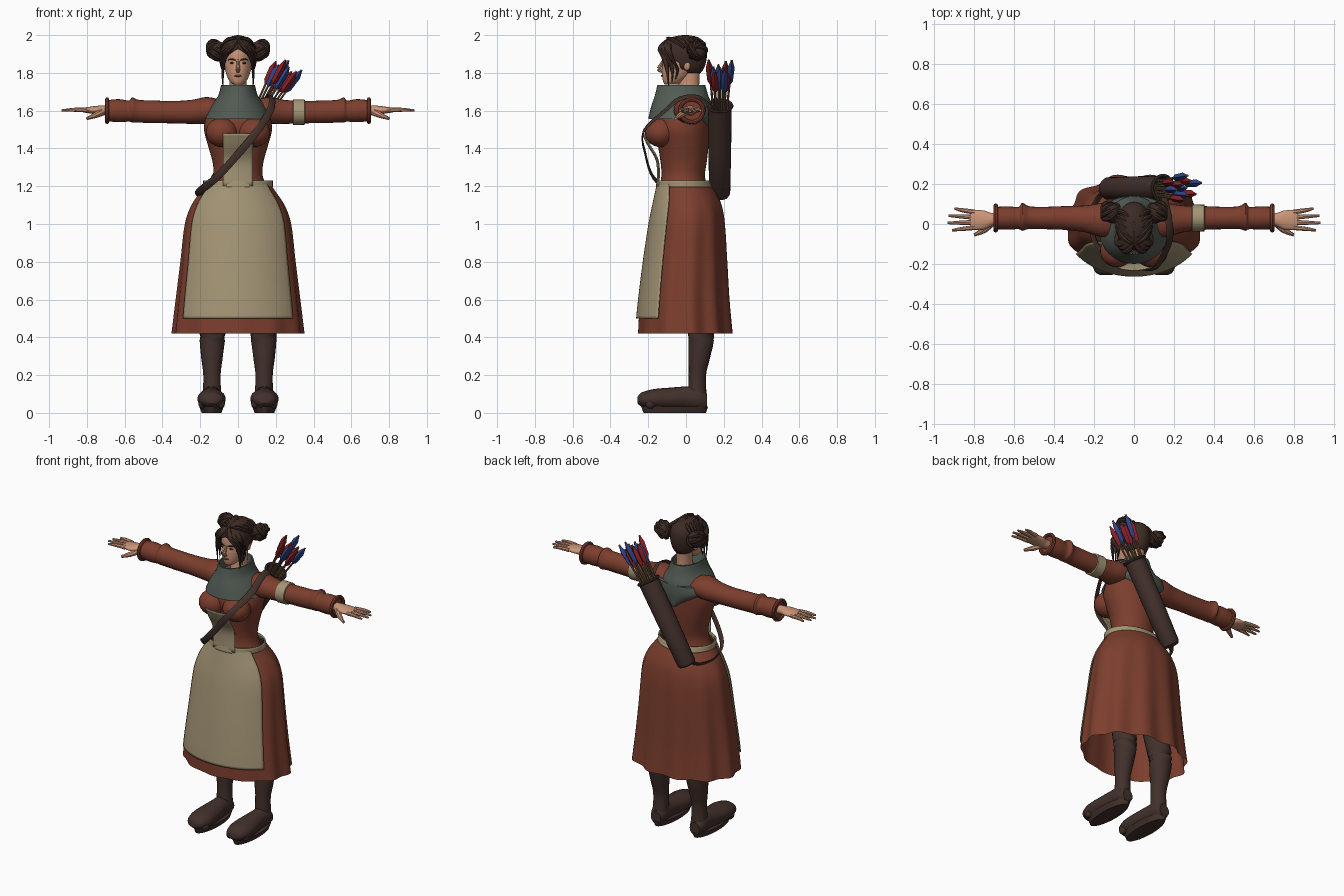
import bpy, bmesh, math, random
from mathutils import Vector

random.seed(4)
if "Cube" in bpy.data.objects:
    bpy.data.objects.remove(bpy.data.objects["Cube"])


def material(name, r, g, b):
    m = bpy.data.materials.new(name)
    m.use_nodes = True
    m.diffuse_color = (r, g, b, 1)
    m.node_tree.nodes["Principled BSDF"].inputs["Base Color"].default_value = (r, g, b, 1)
    return m


RUST = material("rust cloth", .2, .048, .027)
BEIGE = material("beige linen", .37, .30, .18)
DARK = material("dark brown leather", .054, .03, .024)
HAIR = material("brown hair", .046, .024, .018)
SKIN = material("skin", .6, .3, .185)
GREEN = material("grey green wool", .085, .105, .088)
BLUE = material("blue feather", .03, .06, .25)
RED = material("red feather", .25, .014, .018)
WOOD = material("arrow wood", .17, .1, .05)


def finish(name, bm, mat):
    bmesh.ops.recalc_face_normals(bm, faces=bm.faces)
    me = bpy.data.meshes.new(name)
    bm.to_mesh(me)
    bm.free()
    me.materials.append(mat)
    me.shade_smooth()
    me.set_sharp_from_angle(angle=math.radians(40))
    ob = bpy.data.objects.new(name, me)
    bpy.context.collection.objects.link(ob)
    return ob


def curve(points, k=4):
    """Catmull-Rom smoothing of a list of tuples."""
    out, last = [], len(points) - 1
    for i in range(last):
        a, b, c, d = (points[min(max(j, 0), last)] for j in range(i - 1, i + 3))
        for s in range(k):
            t = s / k
            out.append(tuple(q + .5 * t * (r - p + t * (2 * p - 5 * q + 4 * r - e + t * (3 * (q - r) + e - p)))
                             for p, q, r, e in zip(a, b, c, d)))
    return out + [points[-1]]


def loft(name, rings, mat, n=24, half=None, cap=True, ripple=None):
    """Skin rings of (centre, u, v); half(i) limits the arc either side of v."""
    bm, rows = bmesh.new(), []
    count = n if half is None else n + 1
    for i, (c, u, v) in enumerate(rings):
        span = math.pi if half is None else half(i)
        row = []
        for j in range(count):
            a = span * (2 * j / n - 1)
            f = ripple(i / len(rings), a) if ripple else 1
            row.append(bm.verts.new(Vector(c) + f * (Vector(u) * math.sin(a) + Vector(v) * math.cos(a))))
        rows.append(row)
    for p, q in zip(rows, rows[1:]):
        for j in range(n):
            k = (j + 1) % count
            bm.faces.new((p[j], p[k], q[k], q[j]))
    if cap and half is None:
        bm.faces.new(rows[0])
        bm.faces.new(rows[-1])
    return finish(name, bm, mat)


def body(profile, k=4):
    """Rings from (z, half width, front y, back y)."""
    return [((0, (f + b) / 2, z), (w, 0, 0), (0, (f - b) / 2, 0)) for z, w, f, b in curve(profile, k)]


def tube(name, points, mat, n=8, flat=1, k=4):
    """Round or flattened tube along (x, y, z, radius) points."""
    pts, rings = curve(points, k), []
    for i, p in enumerate(pts):
        t = Vector(pts[min(i + 1, len(pts) - 1)][:3]) - Vector(pts[max(i - 1, 0)][:3])
        out = Vector(p[:3]) - Vector((0, 0, 1.35))
        u = t.cross(out).normalized()
        rings.append((p[:3], u * p[3], u.cross(t).normalized() * p[3] * flat))
    return loft(name, rings, mat, n)


def blob(name, loc, radii, mat, n=20):
    bm = bmesh.new()
    bmesh.ops.create_uvsphere(bm, u_segments=n, v_segments=n // 2, radius=1)
    bmesh.ops.scale(bm, vec=radii, verts=bm.verts)
    bmesh.ops.translate(bm, vec=loc, verts=bm.verts)
    return finish(name, bm, mat)


def ring(name, centre, u, v, thick, mat):
    """Closed round hoop in the plane of u and v."""
    c, u, v = Vector(centre), Vector(u), Vector(v)
    axis = u.cross(v).normalized() * thick
    rings = []
    for i in range(33):
        a = math.tau * i / 32
        d = u * math.cos(a) + v * math.sin(a)
        rings.append((c + d, d.normalized() * thick, axis))
    return loft(name, rings, mat, 8, cap=False)


def thicken(ob, amount):
    ob.modifiers.new("thickness", "SOLIDIFY").thickness = amount


# Skirt with folds growing towards the hem, and its apron
skirt = [(.42, .345, -.25, .245), (.6, .325, -.24, .23), (.8, .302, -.215, .22), (1.0, .28, -.185, .208),
         (1.1, .246, -.165, .19), (1.17, .2, -.15, .155), (1.22, .165, -.14, .12)]


def folds(t, a):
    back = .35 + .65 * (1 - math.cos(a)) / 2
    return 1 + .045 * max(0, 1 - 1.3 * t) * back * math.cos(11 * a)


loft("skirt", body(skirt), RUST, 110, cap=False, ripple=folds)
apron = [(z, w + .012, f - .014, b) for z, w, f, b in [(.5, .335, -.25, .235)] + skirt[1:]]
thicken(loft("apron", body(apron), BEIGE, 32, half=lambda i: 1.0), .006)

# Belt
belt = [(1.195, .185, -.16, .14), (1.23, .185, -.155, .125)]
thicken(loft("belt", body(belt), BEIGE, 40, cap=False), .008)

# Bodice, bust and bib
bodice = [(1.2, .15, -.14, .11), (1.26, .13, -.13, .1), (1.33, .135, -.135, .11), (1.42, .16, -.15, .12),
          (1.5, .18, -.17, .125), (1.57, .17, -.16, .13), (1.63, .15, -.12, .12), (1.67, .09, -.06, .1)]
loft("bodice", body(bodice), RUST, 40)
for s in (1, -1):
    blob("bust", (s * .085, -.135, 1.485), (.085, .082, .078), RUST, 28)
bib = [(1.2, .2, -.15, .1), (1.33, .2, -.152, .1), (1.42, .2, -.2, .1), (1.48, .2, -.229, .1)]
thicken(loft("bib", body(bib), BEIGE, 12, half=lambda i: math.asin(.077 / .2)), .006)

# High collar, folded inwards at the top, with a back flap
collar = [(1.555, .175, -.2, .14), (1.62, .145, -.185, .14), (1.68, .105, -.165, .118), (1.735, .09, -.152, .102)]
loft("collar", body(collar) + body([(1.735, .082, -.143, .093), (1.66, .075, -.12, .085)]), GREEN, 40, cap=False)
flap = [(1.48, .02, .06, .138), (1.52, .08, .04, .141), (1.57, .15, .02, .143), (1.62, .14, .02, .14)]
loft("collar_back_flap", body(flap), GREEN, 24)

# Neck and head
loft("neck", body([(1.62, .055, -.06, .08), (1.73, .045, -.04, .07), (1.82, .05, -.04, .075)]), SKIN)
head = [(1.738, .022, -.112, -.04), (1.75, .04, -.12, -.02), (1.78, .057, -.126, .02), (1.82, .069, -.127, .06),
        (1.86, .075, -.124, .09), (1.91, .076, -.122, .095), (1.95, .062, -.1, .085), (1.98, .03, -.05, .04)]
loft("head", body(head), SKIN, 32)
tube("nose", [(0, -.12, 1.868, .006), (0, -.134, 1.84, .009), (0, -.143, 1.82, .012), (0, -.125, 1.808, .009)], SKIN)
blob("lips", (0, -.126, 1.784), (.019, .007, .006), RUST, 12)
for s in (1, -1):
    blob("ear", (s * .074, .005, 1.84), (.01, .018, .028), SKIN, 12)
    blob("eye", (s * .03, -.114, 1.852), (.014, .006, .005), HAIR, 12)
    tube("eyebrow", [(s * .012, -.124, 1.866, .003), (s * .032, -.12, 1.873, .004), (s * .052, -.101, 1.868, .002)],
         HAIR)

# Hair cap open around the face, parted fringe and twin buns
cap = [(1.80, .05, -.05, .078), (1.83, .076, -.12, .098), (1.88, .088, -.133, .11), (1.93, .087, -.132, .11),
       (1.965, .072, -.11, .094), (1.99, .042, -.07, .06), (2.0, .005, -.02, .01)]
rings = [(c, u, -Vector(v)) for c, u, v in body(cap)]
thicken(loft("hair_cap", rings, HAIR, 40, half=lambda i: 1.75 + (math.pi - 1.75) * min(1, max(0, i - 6) / 6)), .008)
for s in (1, -1):
    for j in range(3):
        w = .018 * j
        tube("fringe_lock", [(s * .004, -.1 + w, 1.975, .01), (s * (.035 + w), -.132 + w, 1.935, .019),
                             (s * (.066 + w * .5), -.115 + w, 1.885, .017), (s * .08, -.1 + w * 1.5, 1.82, .011),
                             (s * .08, -.092 + w, 1.73 + w, .003)], HAIR, 8, .6)
    for j in range(5):
        a = .2 + j * .55
        tube("hair_strand", [(s * .012, -.1 + j * .03, 1.985, .006),
                             (s * .055, -.07 + j * .032, 1.975, .012),
                             (s * .092, -.01 + j * .018, 1.935, .007)], HAIR, 6)
    blob("hair_bun", (s * .116, .06, 1.92), (.046, .05, .053), HAIR)
    for j in range(4):
        a = math.pi * j / 4
        ring("bun_twist", (s * .118, .06, 1.92), (s * .012, .046 * math.cos(a), .048 * math.sin(a)),
             (s * .038, -.02 * math.sin(a), .02 * math.cos(a)), .012, HAIR)

# Sleeves, cuffs and hands: (x, y, z, depth, height)
sleeve = [(.07, .02, 1.6, .08, .05), (.16, .02, 1.602, .085, .07), (.24, .025, 1.594, .068, .064),
          (.34, .03, 1.592, .06, .059), (.45, .03, 1.594, .056, .06), (.525, .032, 1.597, .057, .06),
          (.56, .036, 1.604, .07, .066), (.578, .03, 1.598, .056, .056), (.63, .03, 1.6, .058, .061),
          (.69, .03, 1.6, .056, .056)]
palm = [(.66, .025, 1.6, .03, .026), (.71, .022, 1.602, .032, .026), (.75, .02, 1.603, .047, .022),
        (.79, .02, 1.603, .05, .017), (.82, .02, 1.603, .046, .012)]
for s in (1, -1):
    for name, prof, mat in (("sleeve", sleeve, RUST), ("palm", palm, SKIN)):
        loft(name, [((s * x, y, z), (0, d, 0), (0, 0, h)) for x, y, z, d, h in curve(prof)], mat)
    ring("cuff_ring", (s * .693, .03, 1.6), (0, .062, 0), (0, 0, .06), .011, RUST)
    for j, tip in enumerate((.912, .935, .93, .9)):
        y = -.018 + j * .026
        tube("finger", [(s * .8, y, 1.603, .013), (s * .86, y * 1.2 - .003, 1.605, .011),
                        (s * tip, y * 1.4 - .006, 1.601, .006)], SKIN)
    tube("thumb", [(s * .715, .005, 1.595, .02), (s * .752, -.03, 1.577, .016), (s * .8, -.055, 1.558, .008)], SKIN)
band = [(.29, .061), (.293, .068), (.352, .067), (.355, .06)]
loft("arm_band", [((x, .03, 1.592), (0, r, 0), (0, 0, r)) for x, r in band], BEIGE)

# Legs and shoes
shoe = [(-.256, .03, .05, .085), (-.235, .058, .033, .108), (-.17, .075, .02, .126), (-.08, .067, .018, .134),
        (0, .056, .02, .14), (.07, .052, .015, .14), (.112, .035, .02, .1)]
for s in (1, -1):
    tube("leg", [(s * .138, .06, .08, .05), (s * .138, .06, .2, .046), (s * .138, .07, .3, .058),
                 (s * .135, .08, .42, .07), (s * .125, .05, .6, .075), (s * .1, .02, .95, .1)], DARK, 20)
    loft("shoe", [((s * .14, y, (lo + hi) / 2), (w, 0, 0), (0, 0, (hi - lo) / 2))
                  for y, w, lo, hi in curve(shoe)], DARK)
    loft("sole", [((s * .14, y, z), (w, 0, 0), (0, d, 0)) for y, z, w, d in
                  ((-.06, 0, .052, .165), (-.06, .035, .066, .178))], DARK, 28)
    for j in range(4):
        blob("toe_bump", (s * (.09 + j * .033), -.212 + .006 * (j - 1) ** 2, .05), (.021, .03, .028), DARK, 12)

# Quiver slung across the back
base, mouth = Vector((-.135, .178, 1.15)), Vector((.145, .18, 1.625))
axis = (mouth - base).normalized()
side, out = Vector((0, 1, 0)).cross(axis), Vector((0, 1, 0))
shape = [(-.01, .03), (0, .048), (.03, .056), (.5, .06), (1, .062), (1, .054), (.9, .05)]
loft("quiver", [(base.lerp(mouth, t), side * r, out * r) for t, r in shape], DARK, 24)
ring("quiver_rim", mouth, side * .062, out * .062, .009, DARK)

# Arrows fanning out of the quiver
for j in range(10):
    a, r = j * 2.4, .013 * math.sqrt(j)
    off = side * math.cos(a) * r + out * math.sin(a) * r
    start = mouth + off - axis * .1
    tip = mouth + off * 2 + axis * random.uniform(.22, .275)
    at = [start.lerp(tip, t) for t in (0, .6, .66, .88, .97, 1)]
    tube("arrow_shaft", [(*at[0], .006), (*at[-1], .006)], WOOD, 6, k=1)
    tube("arrow_feathers", [(*p, w) for p, w in zip(at[1:], (.005, .017, .019, .008, .004))],
         (BLUE, RED)[j % 2], 4, k=1)

# Strap from the left shoulder over the chest, round the right hip to the quiver
tube("strap", [(.15, .14, 1.61, .018), (.165, .07, 1.672, .02), (.18, -.03, 1.665, .02), (.17, -.11, 1.6, .02),
               (.1, -.225, 1.49, .02), (0, -.215, 1.37, .02), (-.11, -.175, 1.25, .02), (-.195, -.09, 1.18, .02),
               (-.215, .03, 1.15, .02), (-.18, .13, 1.15, .02), (-.13, .17, 1.18, .02)], DARK, 8, .2)
